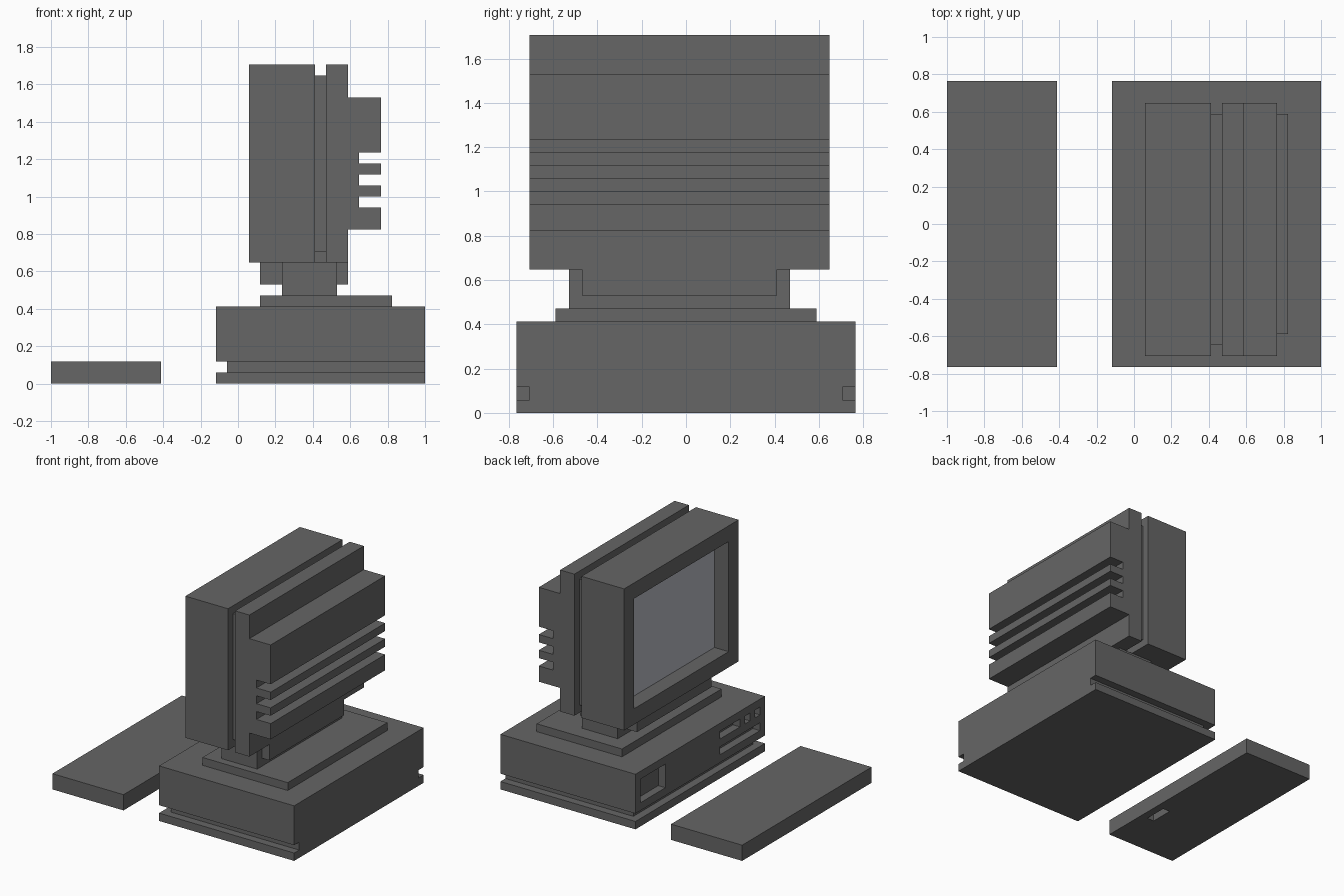
import bpy, bmesh

if "Cube" in bpy.data.objects:
    bpy.data.objects.remove(bpy.data.objects["Cube"])

U = 1 / 17  # the model sits on a regular grid of this step


def material(name, rgb):
    m = bpy.data.materials.new(name)
    m.diffuse_color = (*rgb, 1)
    m.use_nodes = True
    m.node_tree.nodes["Principled BSDF"].inputs["Base Color"].default_value = m.diffuse_color
    return m


GREY = material("dark grey plastic", (0.133, 0.133, 0.133))
GLASS = material("pale screen glass", (0.48, 0.49, 0.55))


def make(name, bm, mat):
    bmesh.ops.recalc_face_normals(bm, faces=bm.faces)
    mesh = bpy.data.meshes.new(name)
    bm.to_mesh(mesh)
    bm.free()
    mesh.materials.append(mat)
    obj = bpy.data.objects.new(name, mesh)
    bpy.context.collection.objects.link(obj)
    return obj


def box(name, x, y, z, mat=GREY):
    """Box from (min, max) ranges in grid steps."""
    bm = bmesh.new()
    bmesh.ops.create_cube(bm, size=1)
    for v in bm.verts:
        v.co = [(r[0] if c < 0 else r[1]) * U for c, r in zip(v.co, (x, y, z))]
    return make(name, bm, mat)


def cut(obj, x, y, z):
    """Carve a box-shaped recess out of obj."""
    cutter = box("cutter", x, y, z)
    cutter.hide_render = True
    mod = obj.modifiers.new("recess", 'BOOLEAN')
    mod.operation = 'DIFFERENCE'
    mod.solver = 'EXACT'
    mod.object = cutter
    bpy.context.view_layer.objects.active = obj
    bpy.ops.object.modifier_apply(modifier=mod.name)
    bpy.data.objects.remove(cutter)


def extrude_y(name, profile, y):
    """Extrude an x-z outline along y."""
    bm = bmesh.new()
    face = bm.faces.new([bm.verts.new((px * U, y[0] * U, pz * U)) for px, pz in profile])
    ext = bmesh.ops.extrude_face_region(bm, geom=[face])["geom"]
    moved = [g for g in ext if isinstance(g, bmesh.types.BMVert)]
    bmesh.ops.translate(bm, verts=moved, vec=(0, (y[1] - y[0]) * U, 0))
    return make(name, bm, GREY)


# Keyboard slab with a small socket underneath
keyboard = box("keyboard", (-17, -7), (-13, 13), (0, 2))
cut(keyboard, (-9, -8), (-7, -4), (-1, 1))

# Computer case: groove round three sides
case = box("computer_case", (-2, 17), (-13, 13), (0, 7))
cut(case, (-3, -1), (-14, 14), (1, 2))
cut(case, (-3, 18), (-14, -12), (1, 2))
cut(case, (-3, 18), (12, 14), (1, 2))

# Case front: badge recess, drive slots and buttons
for y, z in (((7, 12), (3, 6)), ((-8, -4), (5, 6)), ((-10, -9), (5, 6)),
             ((-12, -11), (5, 6)), ((-12, -4), (3, 4))):
    cut(case, (-3, -1), y, z)

# Monitor stand
box("stand_plate", (2, 14), (-10, 10), (7, 8))
box("stand_neck", (4, 9), (-9, 8), (8, 11))
box("tilt_block", (2, 10), (-8, 7), (9, 12))

# Monitor front with recessed screen
bezel = box("monitor_bezel", (1, 7), (-12, 11), (11, 29))
cut(bezel, (0, 3.08), (-10, 9), (13, 27))
box("screen", (3, 3.08), (-10, 9), (13, 27), GLASS)

# Seam between the two monitor halves
box("monitor_seam", (7, 8), (-11, 10), (12, 28))

# Monitor back with three cooling slots
outline = [(8, 11), (10, 11), (10, 14), (13, 14)]
for z in (16, 18, 20):
    outline += [(13, z), (11, z), (11, z + 1), (13, z + 1)]
outline += [(13, 26), (10, 26), (10, 29), (8, 29)]
extrude_y("monitor_back", outline, (-12, 11))
